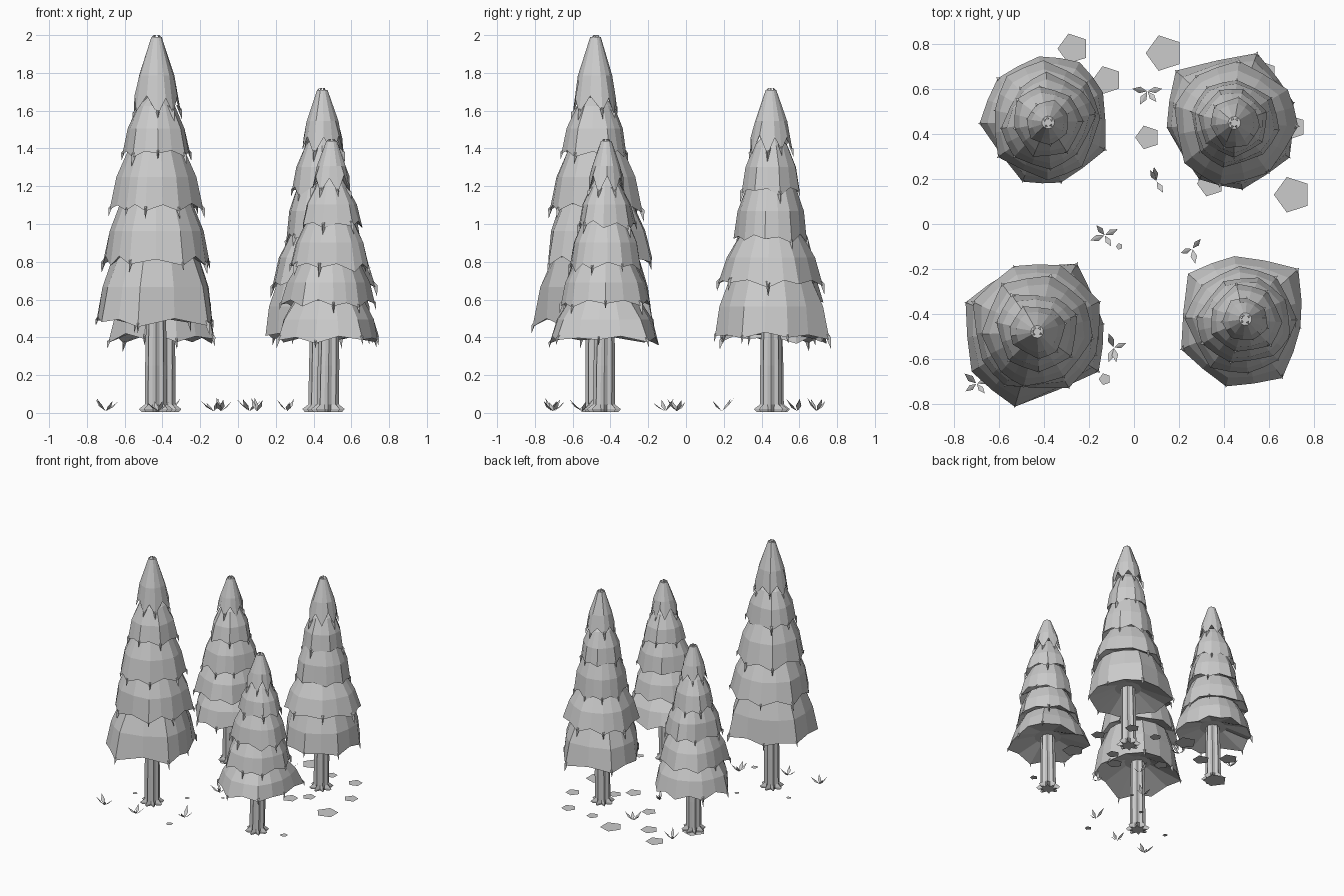
import bpy, bmesh, math, random
from mathutils import Vector

old = bpy.data.objects.get("Cube")
if old:
    bpy.data.objects.remove(old)

grey = bpy.data.materials.new("plain grey")
grey.use_nodes = True
grey.diffuse_color = (0.6, 0.6, 0.6, 1)
grey.node_tree.nodes["Principled BSDF"].inputs["Base Color"].default_value = (0.6, 0.6, 0.6, 1)


def finish(name, bm, solid=True):
    if solid:
        bmesh.ops.recalc_face_normals(bm, faces=bm.faces)
    mesh = bpy.data.meshes.new(name)
    bm.to_mesh(mesh)
    bm.free()
    mesh.materials.append(grey)
    obj = bpy.data.objects.new(name, mesh)
    bpy.context.collection.objects.link(obj)


def polar(center, angle, radius, z):
    return Vector((center[0] + radius * math.cos(angle), center[1] + radius * math.sin(angle), z))


def loft(bm, rings):
    """Skin a stack of rings and close both ends."""
    loops = [[bm.verts.new(p) for p in ring] for ring in rings]
    n = len(loops[0])
    for low, high in zip(loops, loops[1:]):
        for i in range(n):
            j = (i + 1) % n
            bm.faces.new((low[i], low[j], high[j], high[i]))
    bm.faces.new(loops[0])
    bm.faces.new(loops[-1])


def thorn(bm, point, angle, size):
    """Drooping needle tip on a hem corner."""
    out = Vector((math.cos(angle), math.sin(angle), 0))
    side = Vector((-out.y, out.x, 0)) * size * 0.2
    up = Vector((0, 0, size))
    root = [point - out * size * 0.3 + up * 0.5 + side,
            point - out * size * 0.3 + up * 0.5 - side,
            point + out * size * 0.1 + up * 0.15]
    base = [bm.verts.new(p) for p in root]
    tip = bm.verts.new(point + out * size * 0.08 - up * 0.55)
    for i in range(3):
        bm.faces.new((base[i], base[(i + 1) % 3], tip))
    bm.faces.new(base)


def trunk(name, base, top, height):
    bm = bmesh.new()
    rings = []
    for z, ridge, groove in ((0.004, 0.075, 0.04), (0.02, 0.09, 0.042), (0.045, 0.058, 0.047),
                             (0.25, 0.057, 0.047), (height * 0.5, 0.045, 0.038)):
        t = z / height
        c = (base[0] + (top[0] - base[0]) * t, base[1] + (top[1] - base[1]) * t)
        rings.append([polar(c, math.tau * i / 16, groove if i % 2 else ridge, z) for i in range(16)])
    loft(bm, rings)
    finish(name, bm)


def tier(name, c, corners, z, z_next, r_next, last):
    """Skirt of branches: hollowed underside, bulging sides and drooping corner tips."""
    bm = bmesh.new()
    hem = []
    for i, (a, r) in enumerate(corners):
        b, s = corners[(i + 1) % len(corners)]
        gap = (b - a) % math.tau
        chord = (r + s) / 2 * max(0.8, math.cos(gap / 2)) * 1.02
        hem.append((a, r, z - random.uniform(0, 0.035)))
        hem.append((a + gap / 2, chord, z + random.uniform(0, 0.02) + (0.05 if last else 0)))
    mean = sum(r for a, r in corners) / len(corners)
    rise = z_next - z

    def ring(radius, height, blend):
        return [polar(c, a, radius * (1 - blend + blend * r / mean), height) for a, r, h in hem]

    rim = [polar(c, a, r, h) for a, r, h in hem]
    rings = [ring(min(0.1, mean * 0.6), z + rise * 0.3, 0), rim]
    if last:
        rings += [ring(mean * 0.76, z + rise * 0.45, 0.5), ring(0.028, z_next - 0.01, 0)]
    else:
        rings += [ring((mean + r_next * 0.82) / 2 + 0.012, z + rise * 0.55, 0.6),
                  ring(r_next * 0.8, z_next + 0.015, 0.2), ring(0.05, z_next + 0.06, 0)]
    loft(bm, rings)
    for point, (a, r, h) in list(zip(rim, hem))[::2]:
        if random.random() < 0.75:
            thorn(bm, point, a, random.uniform(0.05, 0.09))
    # Budding tips around the blunt crown
    if last:
        for k in range(5):
            a = math.tau * k / 5 + random.random()
            thorn(bm, polar(c, a, 0.024, z_next - 0.015), a, 0.03)
    finish(name, bm)


def tree(name, base, top, height, hems, radii, angles, reach, seed):
    random.seed(seed)
    trunk(name + "_trunk", base, top, height)
    count = len(hems)
    for k in range(count):
        z = hems[k]
        last = k == count - 1
        t = z / height
        c = (base[0] + (top[0] - base[0]) * t, base[1] + (top[1] - base[1]) * t)
        if k == 0:
            corners = [(math.radians(a), r) for a, r in zip(angles, reach)]
        else:
            n = 8 if k < 3 else 7
            turn = random.random()
            corners = [(math.tau * (i + turn + random.uniform(-0.2, 0.2)) / n,
                        radii[k] * random.uniform(0.93, 1.09)) for i in range(n)]
        tier(f"{name}_tier_{k + 1}", c, corners, z, height if last else hems[k + 1],
             0.03 if last else radii[k + 1], last)


# Four conifers; angles and reach describe the corners of the lowest skirt
tree("front_left_tree", (-0.435, -0.475), (-0.43, -0.48), 2.0,
     (0.49, 0.81, 1.09, 1.38, 1.61), (0.33, 0.29, 0.245, 0.185, 0.125),
     (6, 59, 113, 158, 212, 254, 327), (0.3, 0.35, 0.29, 0.34, 0.34, 0.35, 0.33), 3)
tree("back_right_tree", (0.43, 0.45), (0.45, 0.45), 1.72,
     (0.41, 0.69, 0.93, 1.18, 1.4), (0.31, 0.28, 0.205, 0.165, 0.11),
     (18, 70, 137, 184, 240, 279, 329), (0.29, 0.33, 0.34, 0.29, 0.29, 0.3, 0.3), 7)
tree("front_right_tree", (0.475, -0.435), (0.5, -0.42), 1.45,
     (0.39, 0.58, 0.78, 1.0, 1.19), (0.29, 0.24, 0.2, 0.155, 0.1),
     (43, 97, 139, 205, 256, 305, 353), (0.34, 0.29, 0.32, 0.3, 0.3, 0.31, 0.26), 11)
tree("back_left_tree", (-0.39, 0.46), (-0.38, 0.45), 1.5,
     (0.4, 0.6, 0.81, 1.03, 1.23), (0.29, 0.25, 0.205, 0.16, 0.1),
     (27, 61, 97, 139, 182, 248, 283, 334), (0.28, 0.3, 0.29, 0.29, 0.3, 0.29, 0.28, 0.29), 15)

# Flat pentagonal stones lying on the ground
stones = ((-0.27, 0.78, 0.07), (-0.12, 0.64, 0.065), (0.135, 0.76, 0.083), (0.06, 0.385, 0.055),
          (0.71, 0.43, 0.055), (0.34, 0.18, 0.06), (0.705, 0.13, 0.083), (0.44, 0.28, 0.05),
          (0.58, 0.67, 0.055), (0.36, 0.68, 0.045), (0.67, -0.37, 0.03), (-0.4, 0.47, 0.09),
          (-0.065, -0.1, 0.015), (-0.13, -0.69, 0.027), (-0.64, -0.4, 0.02), (-0.28, -0.25, 0.02))
for k, (x, y, r) in enumerate(stones):
    bm = bmesh.new()
    bm.faces.new([bm.verts.new(polar((x, y), math.pi + math.tau * i / 5, r, 0.002))
                  for i in range(5)])
    finish(f"ground_stone_{k + 1}", bm, False)

# Grass tufts: folded diamond blades; each has its blade directions in degrees
tufts = ((0.06, 0.59, (10, 170, 240, 310)), (0.1, 0.19, (100, 120, 300)),
         (-0.13, -0.05, (25, 130, 200, 300)), (0.26, -0.11, (50, 200, 280)),
         (-0.09, -0.55, (20, 110, 250, 280)), (-0.7, -0.71, (20, 140, 215, 310)),
         (-0.42, -0.7, (20, 110, 200, 290)), (-0.36, 0.69, (30, 130, 210, 300)))
random.seed(5)
for k, (x, y, directions) in enumerate(tufts):
    bm = bmesh.new()
    for a in map(math.radians, directions):
        h = random.uniform(0.055, 0.08)
        reach = random.uniform(0.055, 0.07)
        points = (polar((x, y), a, 0.002, 0.01), polar((x, y), a - 0.4, reach * 0.55, h * 0.5),
                  polar((x, y), a, reach, h), polar((x, y), a + 0.4, reach * 0.55, h * 0.5))
        root, left, tip, right = [bm.verts.new(p) for p in points]
        bm.faces.new((root, left, tip))
        bm.faces.new((root, tip, right))
    finish(f"grass_tuft_{k + 1}", bm, False)
